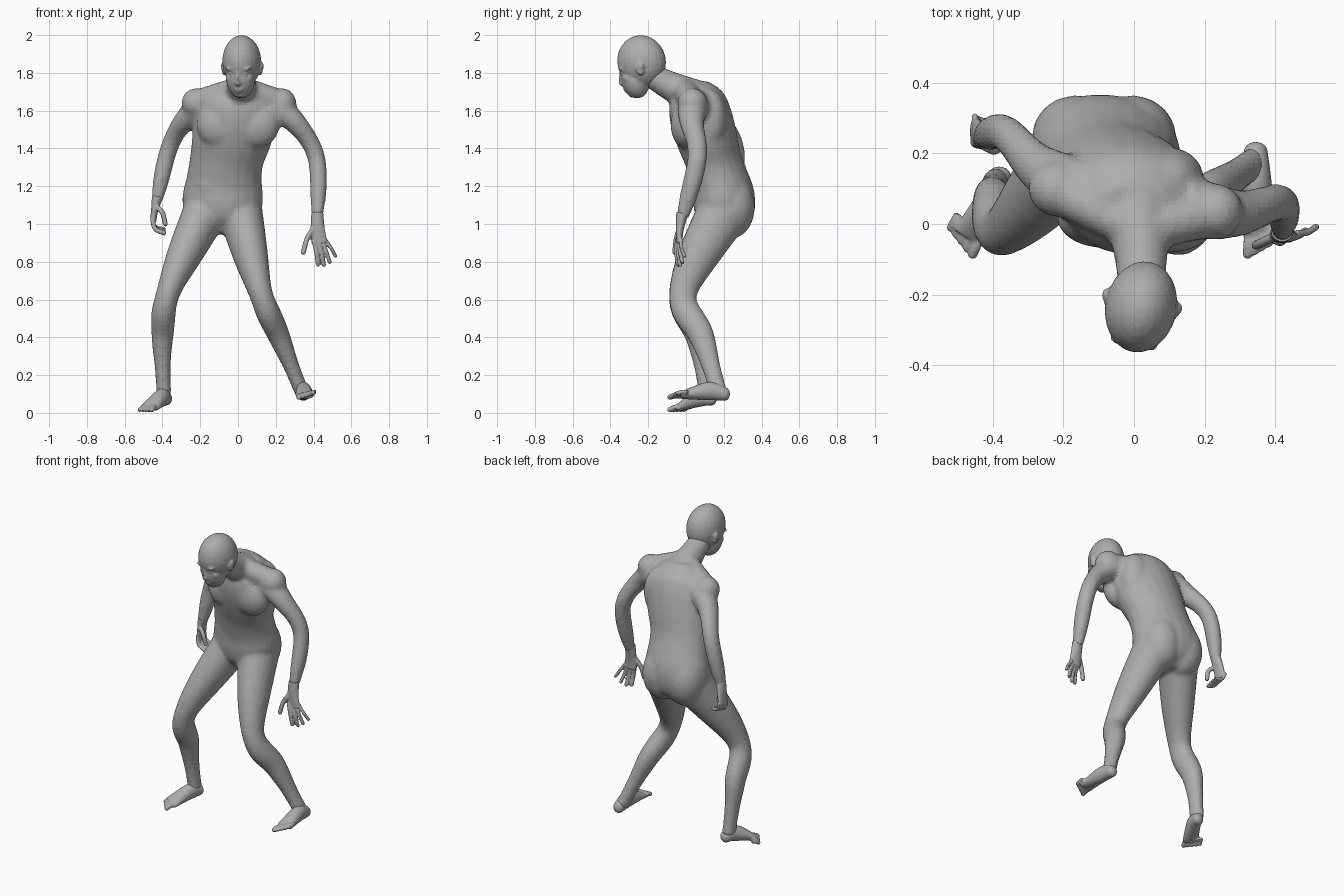
import bpy, bmesh, math
from mathutils import Vector, Matrix

cube = bpy.data.objects.get("Cube")
if cube:
    bpy.data.objects.remove(cube, do_unlink=True)

grey = (0.42, 0.42, 0.42, 1)
skin = bpy.data.materials.new("grey_skin")
skin.use_nodes = True
skin.diffuse_color = grey
skin.node_tree.nodes["Principled BSDF"].inputs["Base Color"].default_value = grey

side_axis, depth_axis = Vector((1, 0, 0)), Vector((0, 1, 0))
slanted_axis = Vector((.8, .5, .3))


def along(values, u):
    """Smooth curve through evenly spaced numbers or vectors, u from start to end."""
    last = len(values) - 1
    if last == 0:
        return values[0]
    start = min(int(u * last), last - 1)
    t = u * last - start
    a, b, c, d = [values[max(0, min(last, start + k))] for k in (-1, 0, 1, 2)]
    return (b * 2 + (c - a) * t + (a * 2 - b * 5 + c * 4 - d) * t**2
            + (b * 3 - a - c * 3 + d) * t**3) / 2


def tube(bm, path, radii, flatness=(1,), axis=side_axis, steps=24, sides=20):
    """Loft ellipses along a path; flatness is the second radius over the first."""
    path = [Vector(p) for p in path]
    centres = [along(path, i / steps) for i in range(steps + 1)]
    loops = []
    for i, centre in enumerate(centres):
        ahead, behind = centres[min(i + 1, steps)], centres[max(i - 1, 0)]
        tangent = (ahead - behind).normalized()
        across = (axis - tangent * axis.dot(tangent)).normalized()
        over = tangent.cross(across)
        radius = along(radii, i / steps)
        height = radius * along(flatness, i / steps)
        angles = [math.tau * k / sides for k in range(sides)]
        loops.append([bm.verts.new(centre + across * radius * math.cos(angle)
                                   + over * height * math.sin(angle))
                      for angle in angles])
    for lower, upper in zip(loops, loops[1:]):
        for k in range(sides):
            n = (k + 1) % sides
            bm.faces.new((lower[k], lower[n], upper[n], upper[k]))
    bm.faces.new(loops[0][::-1])
    bm.faces.new(loops[-1])


def blob(bm, location, radii, space=Matrix()):
    matrix = space @ Matrix.Translation(location) @ Matrix.Diagonal((*radii, 1))
    bmesh.ops.create_uvsphere(bm, u_segments=24, v_segments=14, radius=1, matrix=matrix)


def pair(bm, location, radii, space=Matrix()):
    """Two blobs mirrored across the local middle plane."""
    x, y, z = location
    for side in (-1, 1):
        blob(bm, (side * x, y, z), radii, space)


def digit(bm, path, radius):
    """Finger or toe with a rounded tip."""
    tube(bm, path, [radius], axis=slanted_axis, steps=8)
    blob(bm, path[-1], (radius, radius, radius))


def fan(bm, count, roots, tips, radius, bend=(0, 0, 0), reach=0):
    """Row of digits between the first and last root and tip."""
    for i in range(count):
        part = i / (count - 1)
        root = Vector(roots[0]).lerp(Vector(roots[1]), part)
        tip = Vector(tips[0]).lerp(Vector(tips[1]), part)
        tip.z -= reach * math.sin(math.pi * part)
        middle = (root + tip) / 2 + Vector(bend)
        digit(bm, [root, middle, tip], radius * (1 - .2 * part))


def finish(bm, name, voxel, smoothing):
    """Fuse the overlapping masses into one skin."""
    bmesh.ops.recalc_face_normals(bm, faces=bm.faces)
    mesh = bpy.data.meshes.new(name)
    bm.to_mesh(mesh)
    bm.free()
    mesh.materials.append(skin)
    part = bpy.data.objects.new(name, mesh)
    bpy.context.collection.objects.link(part)
    fuse = part.modifiers.new("fuse", "REMESH")
    fuse.mode, fuse.voxel_size = "VOXEL", voxel
    soften = part.modifiers.new("soften", "SMOOTH")
    soften.factor, soften.iterations = .5, smoothing


# torso, leaning forward from the hips
body = bmesh.new()
tube(body, [(-.1, .2, .95), (-.08, .2, 1.14), (-.06, .145, 1.34), (-.01, .08, 1.56), (.01, .04, 1.74)],
     [.1, .195, .215, .2, .195, .21, .215, .19, .1], [.77], Vector((1, -.12, 0)))
# neck and its slopes to the shoulders
tube(body, [(.01, .07, 1.66), (.02, -.1, 1.74), (.02, -.2, 1.8)], [.1, .075, .065])
for shoulder in ((-.22, .1, 1.64), (.23, .035, 1.64)):
    tube(body, [(.015, -.02, 1.725), shoulder], [.06, .07], axis=depth_axis)
    blob(body, shoulder, (.08, .08, .08))
# chest, shoulder blades, buttocks and belly
chest = Matrix.Rotation(-.07, 4, "Z")
pair(body, (.095, .005, 1.525), (.125, .08, .125), chest)
pair(body, (.09, .135, 1.55), (.1, .09, .16), chest)
hips = Matrix.Translation((-.085, .245, 1.09))
pair(body, (.08, 0, 0), (.125, .12, .165), hips)
blob(body, (-.075, .115, 1.22), (.16, .085, .17))

# legs: hip, knee, calf, ankle
for joints in ([(-.17, .2, 1.07), (-.365, -.015, .65), (-.4, .065, .4), (-.392, .115, .09)],
               [(.01, .2, 1.07), (.118, -.015, .64), (.22, .085, .4), (.342, .175, .1)]):
    tube(body, joints, [.12, .098, .064, .065, .058, .042, .04], [1.17])
# arms: shoulder, upper arm, elbow, wrist
for joints in ([(-.13, .08, 1.65), (-.27, .16, 1.56), (-.365, .257, 1.4), (-.43, .247, 1.12)],
               [(.13, .05, 1.65), (.29, .03, 1.55), (.415, .06, 1.35), (.42, -.02, 1.03)]):
    tube(body, joints, [.085, .084, .068, .056, .052, .049, .032], [.9], depth_axis)
finish(body, "body", .014, 6)

# head, turned a little to its right and bowed
head = bmesh.new()
space = (Matrix.Translation((.02, -.235, 1.86)) @ Matrix.Rotation(-.2, 4, "Z")
         @ Matrix.Rotation(.24, 4, "X"))
blob(head, (0, 0, 0), (.102, .13, .14), space)
blob(head, (0, -.055, -.08), (.077, .075, .105), space)
blob(head, (0, .0, -.06), (.08, .09, .08), space)
# chin and lips
blob(head, (0, -.075, -.15), (.04, .038, .028), space)
blob(head, (0, -.118, -.122), (.026, .013, .007), space)
blob(head, (0, -.113, -.137), (.022, .013, .007), space)
# brows, eyes, cheeks, nostrils, ears
pair(head, (.034, -.108, -.012), (.036, .016, .013), space)
pair(head, (.034, -.107, -.04), (.017, .013, .009), space)
pair(head, (.046, -.085, -.07), (.026, .027, .028), space)
pair(head, (.012, -.124, -.087), (.01, .011, .008), space)
pair(head, (.099, .0, -.04), (.011, .022, .036), space)
pair(head, (.104, .01, -.027), (.012, .017, .022), space)
nose = [(0, -.118, -.015), (0, -.13, -.06), (0, -.134, -.085), (0, -.12, -.1)]
tube(head, [space @ Vector(p) for p in nose], [.009, .011, .013, .01])
finish(head, "head", .007, 3)

# left hand, fingers spread
hand = bmesh.new()
tube(hand, [(.42, -.02, 1.06), (.422, -.033, .97), (.432, -.035, .9)], [.032, .038, .043], [1, .55, .36])
fan(hand, 4, [(.4, -.045, .92), (.46, -.026, .92)], [(.424, -.042, .787), (.516, -.008, .83)],
    .0125, (.003, -.007, 0), .02)
digit(hand, [(.4, -.035, .98), (.365, -.052, .92), (.346, -.06, .85)], .0135)
finish(hand, "left_hand", .0055, 2)

# right hand, fingers curled
hand = bmesh.new()
tube(hand, [(-.425, .247, 1.15), (-.44, .255, 1.08), (-.45, .262, 1.01)], [.034, .04, .045], [.9, .5, .35], depth_axis)
fan(hand, 4, [(-.452, .23, 1.03), (-.452, .305, 1.03)], [(-.392, .22, .952), (-.392, .285, .975)],
    .0125, (-.018, 0, -.016))
digit(hand, [(-.43, .225, 1.09), (-.4, .21, 1.06), (-.385, .215, 1)], .0135)
finish(hand, "right_hand", .0055, 2)

# feet: heel, instep, ball, then toes from big to little
for name, path, roots, tips in (
        ("right_foot", [(-.382, .135, .075), (-.405, .07, .08), (-.466, -.035, .03)],
         [(-.435, -.035, .031), (-.498, .03, .03)], [(-.457, -.085, .017), (-.52, -.01, .016)]),
        ("left_foot", [(.345, .205, .1), (.348, .12, .115), (.354, -.025, .093)],
         [(.326, -.03, .087), (.404, .01, .109)], [(.322, -.085, .083), (.4, -.045, .105)])):
    foot = bmesh.new()
    tube(foot, path, [.034, .042, .05], [1.1, 1.15, .38])
    blob(foot, path[0], (.034, .028, .036))
    fan(foot, 5, roots, tips, .0145, (0, 0, .005))
    finish(foot, name, .006, 3)
